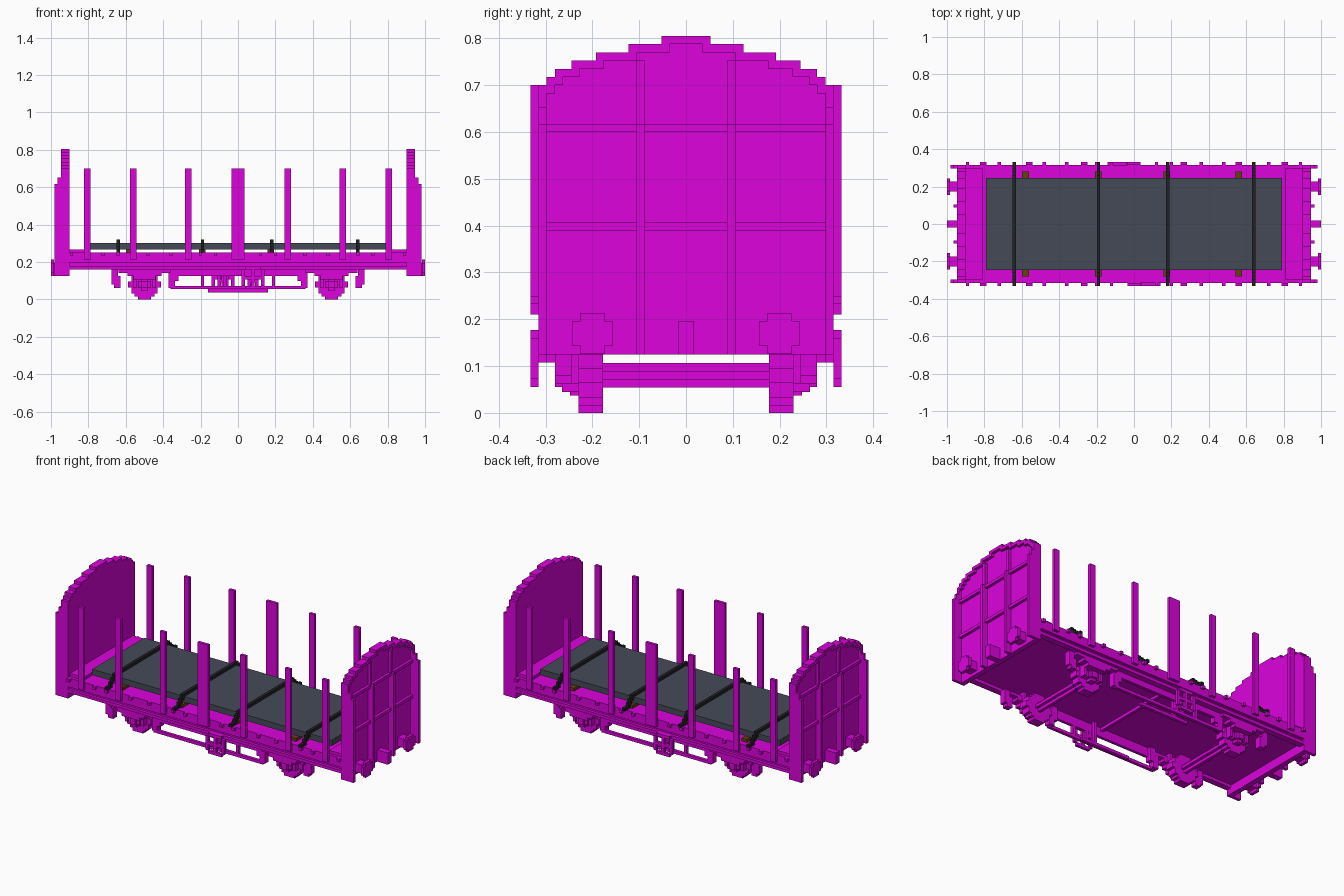
import bpy
import bmesh
from math import sin, sqrt

default_cube = bpy.data.objects.get("Cube")
if default_cube:
    bpy.data.objects.remove(default_cube, do_unlink=True)

# Main levels and planes of the wagon
STEP = 0.0175          # block size of the stepped style
SIDE = 18 * STEP       # outer face of the side sills
OUTER = SIDE + STEP    # outer face of the stakes
INNER = SIDE - STEP    # inner face of the corner posts
FRAME = INNER - STEP   # outer face of the running gear
WHEEL_OUT = 0.23
BEAM = 0.125           # underside of the end walls
SILL = 0.16
DECK = 0.25
LOAD = DECK + STEP     # underside of the slab
LOAD_TOP = LOAD + 2 * STEP
SPRING_LINE = 0.7      # where the end arch starts
WALL = 0.9             # inner face of the end walls
RIM = WALL + 0.047
AXLE_X = 0.5
AXLE_Z = 0.08
BUFFER_Y = 0.2
BUFFER_Z = 0.17


def material(name, red, green, blue):
    mat = bpy.data.materials.new(name)
    mat.use_nodes = True
    mat.diffuse_color = (red, green, blue, 1)
    shader = mat.node_tree.nodes["Principled BSDF"]
    shader.inputs["Base Color"].default_value = mat.diffuse_color
    return mat


magenta = material("magenta paint", 0.72, 0.001, 0.72)
slate = material("slate grey", 0.06, 0.068, 0.097)
black = material("strap black", 0.016, 0.016, 0.02)
brown = material("brown wood", 0.13, 0.055, 0.004)


def mid(centre, half=STEP):
    """Span reaching the same distance to both sides of a centre."""
    return centre - half, centre + half


def row(start, count=1):
    """Span of a number of steps from a start."""
    return start, start + count * STEP


def part(name, boxes, mat=magenta, copies=((1, 1),)):
    """One object from boxes given as x, y and z spans, copied by x and y sign."""
    bm = bmesh.new()
    for sign_x, sign_y in copies:
        for spans in boxes:
            for vert in bmesh.ops.create_cube(bm, size=1)["verts"]:
                for axis, (low, high) in enumerate(spans):
                    vert.co[axis] = high if vert.co[axis] > 0 else low
                vert.co.x *= sign_x
                vert.co.y *= sign_y
    bmesh.ops.recalc_face_normals(bm, faces=bm.faces)
    mesh = bpy.data.meshes.new(name)
    bm.to_mesh(mesh)
    bm.free()
    mesh.materials.append(mat)
    bpy.context.collection.objects.link(bpy.data.objects.new(name, mesh))


def stepped_disc(radius, depth):
    """Round plate around the axle, built from rows of blocks."""
    count = round(radius / STEP)
    boxes = []
    for i in range(-count, count):
        middle = (i + 0.5) * radius / count
        half = round(sqrt(radius ** 2 - middle ** 2) / STEP) * STEP
        low = AXLE_Z + i * radius / count
        boxes.append((mid(AXLE_X, half), depth, (low, low + radius / count)))
    return boxes


ENDS = ((1, 1), (-1, 1))
SIDES = ((1, 1), (1, -1))
CORNERS = ENDS + ((1, -1), (-1, -1))
TURNED = ((1, 1), (-1, -1))

# Deck and side sills
full_width = mid(0, INNER)
part("deck", [(mid(0, WALL), full_width, (SILL + STEP, DECK))])
part("side_sill", [
    (mid(0, WALL), (FRAME, SIDE), (SILL + 2 * STEP, DECK)),
    (mid(0, WALL), (FRAME, INNER), row(SILL, 2)),
    (mid(0, WALL), (INNER, SIDE), row(SILL)),
], copies=SIDES)
part("deck_end_step", [((0.81, WALL), full_width, row(DECK))], copies=ENDS)
part("cross_bearer", [(mid(0, STEP / 2), mid(0, FRAME), row(SILL))])
part("lashing_rings", [
    (mid(x, STEP / 2), (SIDE, OUTER), (DECK - STEP, DECK))
    for x in (0.12, 0.2, 0.36, 0.48, 0.64, 0.72, 0.89)
], copies=CORNERS)

# Side stakes, with a wide one in the middle
stake_depth = (SIDE, OUTER)
stake_height = (0.21, SPRING_LINE)
part("side_stakes", [
    (mid(x), stake_depth, stake_height) for x in (0.265, 0.56, 0.805)
], copies=CORNERS)
part("centre_stake", [(mid(0, 2 * STEP), stake_depth, stake_height)], copies=SIDES)


# Arched end walls: a thin panel with a thicker stepped rim
def arch_half(index):
    """Half width of the arch, counted in rows down from the top."""
    return max(0, round(18 * sin(0.17 + 0.23 * index)) * STEP)


panel = (WALL, WALL + 0.03)
rim = (WALL, RIM)
arch_top = SPRING_LINE + 6 * STEP
end_wall = [(panel, mid(0, SIDE), (BEAM, SPRING_LINE))]
for index in range(7):
    level = row(arch_top - (index + 1) * STEP)
    outer = arch_half(index)
    inner = max(0, arch_half(index - 1) - STEP)
    end_wall += [(panel, mid(0, outer), level),
                 (rim, (inner, outer), level),
                 (rim, (-outer, -inner), level)]
part("end_wall", end_wall, copies=ENDS)

LOW_RIB = 0.6
post_depth = (INNER, SIDE)
part("end_corner_post", [
    ((WALL, RIM + 2 * STEP), post_depth, (BEAM, LOW_RIB + STEP)),
    ((WALL, RIM + STEP), post_depth, row(LOW_RIB + STEP, 2)),
    (rim, post_depth, (LOW_RIB, SPRING_LINE)),
], copies=CORNERS)
rib_width = row(0.088)
part("end_upright_rib", [
    ((WALL, RIM + STEP), rib_width, (BEAM, LOW_RIB + STEP)),
    (rim, rib_width, (LOW_RIB, arch_top - 3 * STEP)),
], copies=CORNERS)
part("end_cross_rib", [(rim, full_width, row(z)) for z in (0.39, LOW_RIB)], copies=ENDS)

# Buffers and coupling hooks
shank = (WALL, 1 - STEP)
plate = (1 - STEP, 1)
part("buffer", [
    (shank, mid(BUFFER_Y, 1.5 * STEP), mid(BUFFER_Z, 1.5 * STEP)),
    (plate, mid(BUFFER_Y, 2.5 * STEP), mid(BUFFER_Z, 1.5 * STEP)),
    (plate, mid(BUFFER_Y, 1.5 * STEP), mid(BUFFER_Z, 2.5 * STEP)),
], copies=CORNERS)
part("coupling_hook", [((WALL, 1), mid(0), row(BEAM, 4))], copies=ENDS)

# Wheels, axles and running gear
part("wheel", stepped_disc(AXLE_Z, (WHEEL_OUT - 3 * STEP, WHEEL_OUT)), copies=CORNERS)
axle_length = mid(0, BUFFER_Y)
part("axle", [
    (mid(AXLE_X, 1.5 * STEP), axle_length, mid(AXLE_Z, STEP / 2)),
    (mid(AXLE_X, STEP / 2), axle_length, mid(AXLE_Z, 1.5 * STEP)),
], copies=ENDS)
box_depth = row(WHEEL_OUT, 2)
axle_box = stepped_disc(2 * STEP, box_depth)
axle_box.append((mid(AXLE_X), (WHEEL_OUT, FRAME), mid(AXLE_Z)))
for offset in (-3, 3):
    guard = mid(AXLE_X + offset * STEP, STEP / 2)
    axle_box.append((guard, box_depth, (AXLE_Z - STEP, SILL + STEP)))
part("axle_box", axle_box, copies=CORNERS)
gear_depth = (FRAME - 2 * STEP, FRAME)
part("leaf_spring", [
    (mid(AXLE_X, half), (FRAME - 2 * STEP, INNER), row(SILL - drop * STEP))
    for drop, half in ((1, 0.14), (2, 0.09), (3, 0.06))
], copies=CORNERS)
part("spring_hanger", [
    (mid(0.66), gear_depth, (AXLE_Z, SILL)),
    (mid(0.645), gear_depth, (AXLE_Z - STEP, BEAM)),
    (mid(0.355), gear_depth, (AXLE_Z - STEP, SILL)),
    (mid(0.335), gear_depth, (AXLE_Z + STEP, SILL + STEP)),
], copies=CORNERS)

# Brake rigging under the middle
LOW = 0.055
rod_depth = row(FRAME - STEP)
part("brake_rod", [
    (mid(0, 0.36), rod_depth, row(LOW)),
    (mid(0, 0.32), rod_depth, (BEAM, SILL + STEP)),
], copies=SIDES)
part("brake_frame", [
    (mid(x, STEP / 2), rod_depth, (LOW, BEAM)) for x in (-0.19, -0.1, -0.06)
] + [((-0.1, -0.06), rod_depth, row(LOW + 2 * STEP))], copies=TURNED)
lever_depth = row(-WHEEL_OUT - STEP)
part("brake_lever", [
    (mid(0, SILL), lever_depth, (LOW - STEP, LOW)),
    (mid(0.07, STEP / 2), lever_depth, (LOW - STEP, SILL + STEP)),
], copies=TURNED)
hand_wheel = [(mid(AXLE_Z, STEP / 2), (-SIDE, -FRAME + STEP), row(LOW + 3 * STEP))]
for offset in (-3, 0, 3):
    centre = LOW + 3.5 * STEP + offset * STEP
    hand_wheel += [
        (mid(AXLE_Z + offset * STEP, STEP / 2), (-OUTER, -SIDE), row(LOW + STEP, 5)),
        (mid(AXLE_Z, 2.5 * STEP), (-OUTER, -SIDE), mid(centre, STEP / 2)),
    ]
part("hand_wheel", hand_wheel, copies=TURNED)

# Load: a slab on wooden bearers
SLAB_EDGE = 0.245
part("load_slab", [(mid(0, 0.79), mid(0, SLAB_EDGE), (LOAD, LOAD_TOP))], slate)
part("wood_bearers", [
    (mid(x), mid(0, FRAME), row(DECK)) for x in (-0.58, -0.19, 0.175, 0.56)
], brown)

# Tie-down straps, stepping down from the slab edge to the deck edge
for x in (-0.64, -0.19, 0.18, 0.64):
    width = mid(x, STEP / 2)
    strap = [(width, (0, SLAB_EDGE + STEP), row(LOAD_TOP)),
             (width, (INNER, OUTER), row(DECK))]
    for drop in range(3):
        strap.append((width, row(SLAB_EDGE + drop * STEP),
                      row(LOAD_TOP - (drop + 1) * STEP, 2)))
    part("tie_strap", strap, black, SIDES)
